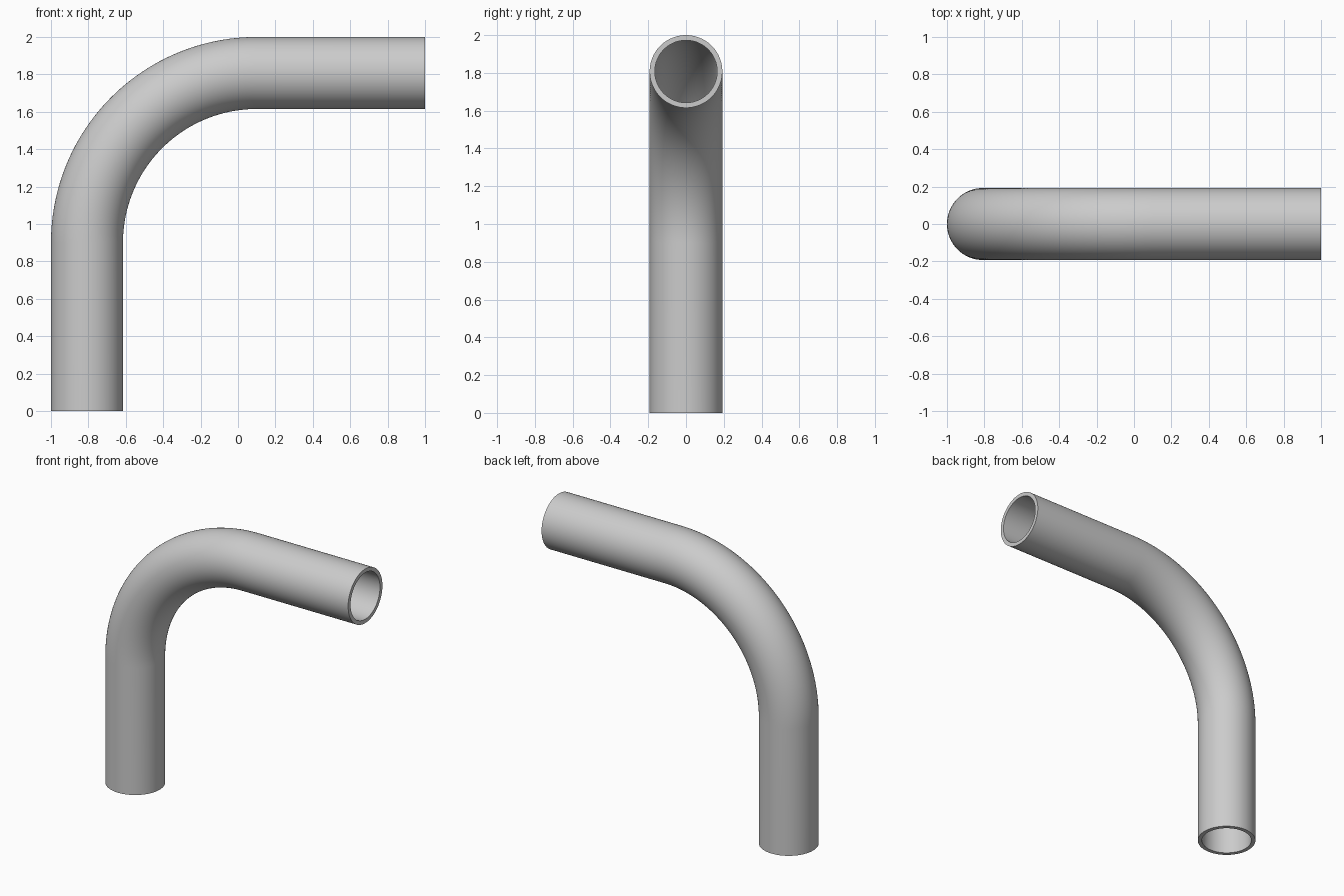
import bpy, bmesh
from math import sin, cos, pi, radians

if "Cube" in bpy.data.objects:
    bpy.data.objects.remove(bpy.data.objects["Cube"])

OUTER, INNER = 0.1925, 0.165      # pipe radii
BEND = 0.9075                     # centreline bend radius
CX, CZ = 0.10, 0.90               # bend centre
SIDES, STEPS = 96, 48

# Path stations: (x, z, angle), the angle pointing away from the bend centre
path = [(CX - BEND, 0.0, pi)]
for i in range(STEPS + 1):
    a = pi - (pi / 2) * i / STEPS
    path.append((CX + BEND * cos(a), CZ + BEND * sin(a), a))
path.append((1.0, CZ + BEND, pi / 2))

bm = bmesh.new()


def ring(station, r):
    x, z, a = station
    verts = []
    for k in range(SIDES):
        t = 2 * pi * k / SIDES
        d = r * cos(t)
        verts.append(bm.verts.new((x + d * cos(a), r * sin(t), z + d * sin(a))))
    return verts


def bridge(a, b):
    for k in range(SIDES):
        n = (k + 1) % SIDES
        bm.faces.new((a[k], a[n], b[n], b[k]))


# Outer wall along the path, then the bore back, closed into a hollow tube
rings = [ring(s, OUTER) for s in path] + [ring(s, INNER) for s in reversed(path)]
for i, r in enumerate(rings):
    bridge(r, rings[(i + 1) % len(rings)])
bmesh.ops.recalc_face_normals(bm, faces=bm.faces)

mesh = bpy.data.meshes.new("bent_pipe")
bm.to_mesh(mesh)
bm.free()
pipe = bpy.data.objects.new("bent_pipe", mesh)
bpy.context.collection.objects.link(pipe)

# Smooth walls, crisp end rims
bpy.context.view_layer.objects.active = pipe
pipe.select_set(True)
bpy.ops.object.shade_smooth_by_angle(angle=radians(30))
# A torus-like closed loop can be recalculated inside out, so check the volume
bm = bmesh.new()
bm.from_mesh(mesh)
if bm.calc_volume(signed=True) < 0:
    bmesh.ops.reverse_faces(bm, faces=bm.faces)
    bm.to_mesh(mesh)
bm.free()
